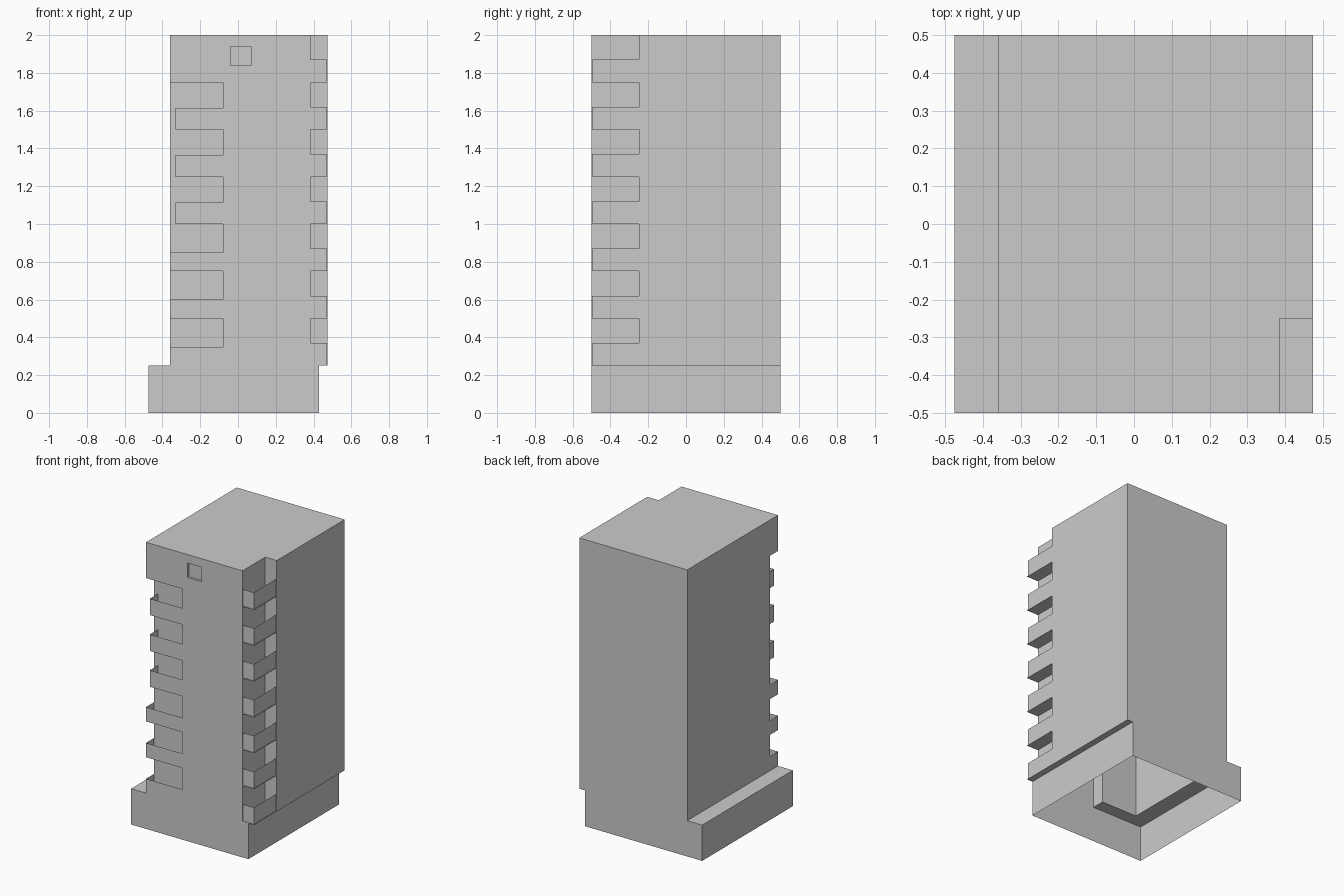
import bpy, bmesh

if "Cube" in bpy.data.objects:
    bpy.data.objects.remove(bpy.data.objects["Cube"])

X0, X1 = -0.36, 0.474         # tower sides
B0, B1 = -0.475, 0.43         # base sides
NX, NY = 0.385, -0.25         # right corner notch
RX, RY = -0.08, -0.41         # left front recess
F, K = -0.5, 0.5              # front and back planes
FLOORS = [0.25 * i for i in range(1, 8)]


def make(name, build):
    bm = bmesh.new()
    build(bm)
    bmesh.ops.remove_doubles(bm, verts=bm.verts, dist=0.0005)
    me = bpy.data.meshes.new(name)
    bm.to_mesh(me)
    bm.free()
    ob = bpy.data.objects.new(name, me)
    bpy.context.collection.objects.link(ob)
    return ob


def flat(bm, pts, z, up=True):
    """Horizontal sheet from counter-clockwise outline."""
    vs = [bm.verts.new((x, y, z)) for x, y in pts]
    bm.faces.new(vs if up else vs[::-1])


def walls(bm, pts, z0, z1, closed=True):
    """Vertical sheets along a counter-clockwise outline."""
    ends = pts[1:] + pts[:1] if closed else pts[1:]
    for (ax, ay), (bx, by) in zip(pts, ends):
        bm.faces.new([bm.verts.new(c) for c in
                      ((ax, ay, z0), (bx, by, z0), (bx, by, z1), (ax, ay, z1))])


def rect(xa, ya, xb, yb):
    return [(xa, ya), (xb, ya), (xb, yb), (xa, yb)]


# Base: open underneath, with ledge, recess floor and tower overhang
def base(bm):
    walls(bm, rect(B0, F, B1, K), 0, 0.25)
    flat(bm, rect(B0, F, X0, K), 0.25)
    flat(bm, rect(X0, F, RX, RY), 0.25)
    flat(bm, rect(NX, F, B1, NY), 0.25)
    flat(bm, rect(B1, NY, X1, K), 0.25, False)


make("base", base)


# Tower: hollow shell, the left recess stops below the top storey
def tower(bm):
    right = [(NX, F), (NX, NY), (X1, NY), (X1, K), (X0, K)]
    walls(bm, [(X0, RY), (RX, RY), (RX, F)] + right, 0.25, 1.75)
    top = right + [(X0, F)]
    walls(bm, top[:-1] + [(X0, F)], 1.75, 2, closed=False)
    flat(bm, rect(X0, F, RX, RY), 1.75, False)
    flat(bm, top, 2)
    # front of the top storey, framed around the window
    a, b, c, d = -0.04, 0.07, 1.84, 1.94
    for xa, xb, za, zb in ((X0, a, 1.75, 2), (b, NX, 1.75, 2),
                           (a, b, 1.75, c), (a, b, d, 2)):
        walls(bm, [(xa, F), (xb, F)], za, zb, closed=False)


make("tower", tower)


# Window: shallow set-back panel
def window(bm):
    a, b, c, d, y = -0.04, 0.07, 1.84, 1.94, F + 0.015
    walls(bm, [(a, F), (a, y), (b, y), (b, F)], c, d, closed=False)
    flat(bm, rect(a, F, b, y), c)
    flat(bm, rect(a, F, b, y), d, False)


make("window", window)

# Balconies: open trays with a floor and thin parapets
for i, z in enumerate(FLOORS):
    def right_balcony(bm, z=z):
        x, y = 0.47, -0.497
        walls(bm, [(NX, y), (x, y), (x, NY)], z, z + 0.12 if z < 1.7 else 1.87, closed=False)
        flat(bm, rect(NX, F, X1, NY), z + 0.004)
        flat(bm, rect(NX, F, X1, NY), z, False)
        walls(bm, [(NX, F), (X1, F), (X1, NY)], z, z + 0.004, closed=False)
    make(f"right_balcony_{i + 1}", right_balcony)

    if i < 6:
        def left_balcony(bm, z=z, high=i >= 3):
            x = -0.33 if high else X0
            walls(bm, [(x, RY), (x, F), (RX, F)], z, z + (0.115 if high else 0.1), closed=False)
            flat(bm, rect(x, F, RX, RY), z + 0.004)
            flat(bm, rect(x, F, RX, RY), z, False)
        make(f"left_balcony_{i + 1}", left_balcony)
